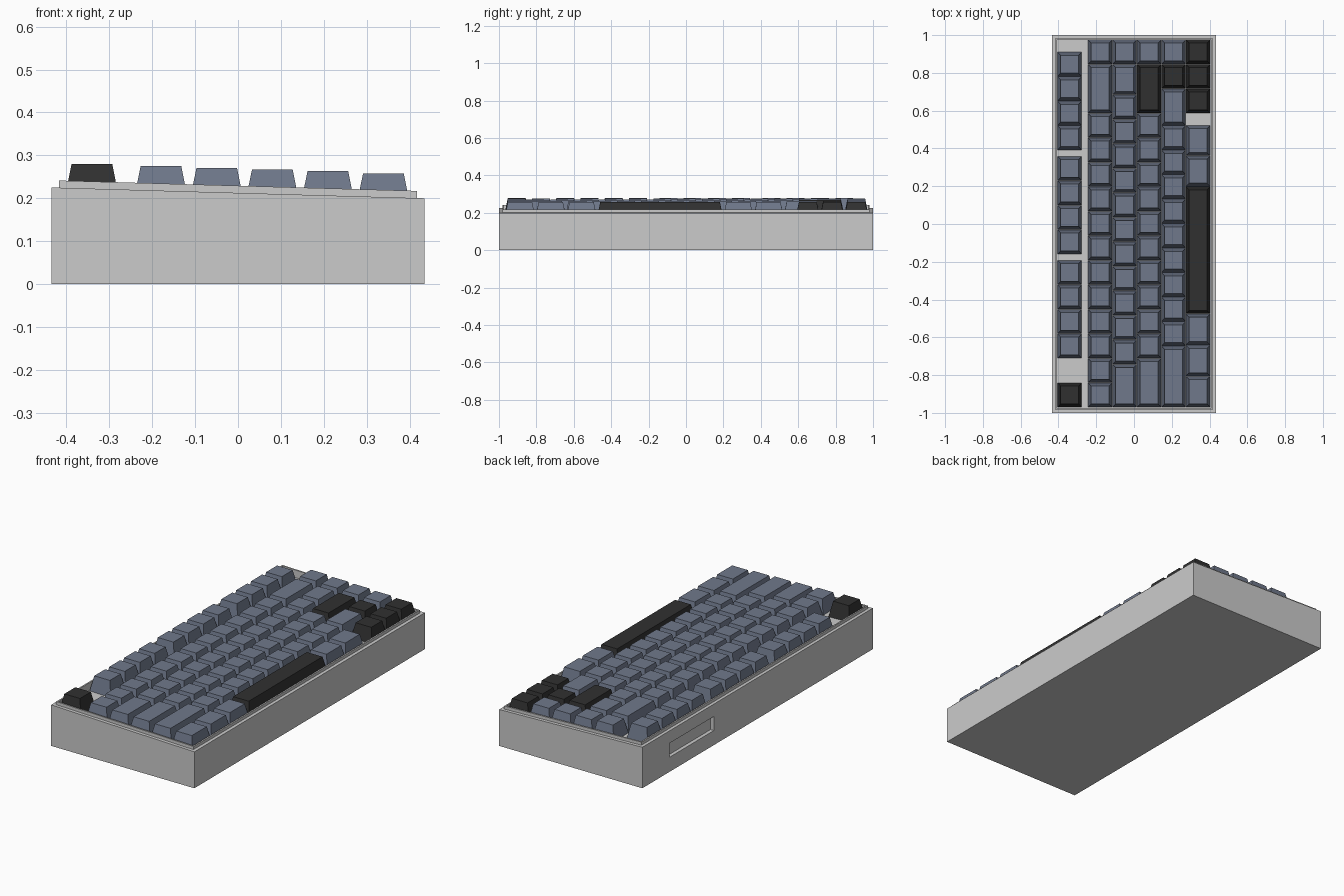
import bpy, bmesh

if "Cube" in bpy.data.objects:
    bpy.data.objects.remove(bpy.data.objects["Cube"])

SLOPE = -0.029          # the case top falls towards +x
U = 0.1297              # key pitch
Y0 = -0.97              # start of the key rows
LIP_Z, PLATE_Z = 0.2292, 0.188


def material(name, rgb):
    m = bpy.data.materials.new(name)
    m.diffuse_color = (*rgb, 1)
    m.use_nodes = True
    m.node_tree.nodes["Principled BSDF"].inputs["Base Color"].default_value = m.diffuse_color
    return m


blue = material("blue_key", (0.16, 0.19, 0.26))
dark = material("dark_key", (0.03, 0.03, 0.03))


def lofted(name, rings, mat=None):
    """Rectangular rings (cx, cy, half x, half y, z, slope) bridged and capped."""
    bm = bmesh.new()
    loops = []
    for cx, cy, hx, hy, z, s in rings:
        loops.append([bm.verts.new((cx + a * hx, cy + b * hy, z + s * (cx + a * hx)))
                      for a, b in ((-1, -1), (1, -1), (1, 1), (-1, 1))])
    for lo, hi in zip(loops, loops[1:]):
        for i in range(4):
            j = (i + 1) % 4
            bm.faces.new((lo[i], lo[j], hi[j], hi[i]))
    bm.faces.new(loops[0][::-1])
    bm.faces.new(loops[-1])
    bmesh.ops.recalc_face_normals(bm, faces=bm.faces)
    me = bpy.data.meshes.new(name)
    bm.to_mesh(me)
    bm.free()
    ob = bpy.data.objects.new(name, me)
    bpy.context.collection.objects.link(ob)
    if mat:
        me.materials.append(mat)
    return ob


# Wedge case with a stepped lip and sunken key plate
case = lofted("case", [
    (0, 0, 0.435, 1.0, 0, 0),
    (0, 0, 0.435, 1.0, 0.2125, SLOPE),
    (0, 0, 0.417, 0.982, 0.2125, SLOPE),
    (0, 0, 0.417, 0.982, LIP_Z, SLOPE),
    (0, 0, 0.409, 0.974, LIP_Z, SLOPE),
    (0, 0, 0.409, 0.974, PLATE_Z, SLOPE)])

# Port recess in the long back side
cutter = lofted("port_cutter", [(-0.435, 0.573, 0.02, 0.193, 0.08, 0),
                                (-0.435, 0.573, 0.02, 0.193, 0.157, 0)])
cutter.hide_render = True
cutter.hide_viewport = True
cut = case.modifiers.new("port", "BOOLEAN")
cut.operation, cut.object, cut.solver = "DIFFERENCE", cutter, "EXACT"

# Key rows: x, top height, then (width in units, kind); kind is b(lue), d(ark) or gap
b, d, gap = "b", "d", ""
four = [(1, b)] * 4
rows = [
    ("function", -0.3405, 0.280, [(1, d), (1, gap)] + four + [(0.25, gap)] + four + [(0.25, gap)] + four),
    ("number", -0.1795, 0.275, [(1, b)] * 12 + [(2, b), (1, b)]),
    ("upper", -0.0495, 0.270, [(1.75, b)] + [(1, b)] * 11 + [(1.25, b), (1, b)]),
    ("home", 0.0800, 0.267, [(2, b)] + [(1, b)] * 10 + [(2, d), (1, b)]),
    ("lower", 0.2095, 0.263, [(2.5, b)] + [(1, b)] * 9 + [(1.5, b), (1, d), (1, b)]),
    ("bottom", 0.3390, 0.258, [(1.27, b)] * 3 + [(5.2, d)] + [(1.25, b)] * 2 + [(0.49, gap)] + [(1, d)] * 3),
]
for row, x, top, keys in rows:
    u = 0
    for n, (w, kind) in enumerate(keys):
        if kind:
            y = Y0 + (u + w / 2) * U
            lofted(f"{row}_key_{n}", [
                (x, y, U / 2 - 0.001, w * U / 2 - 0.001, PLATE_Z, SLOPE),
                (x, y, U / 2 - 0.0175, w * U / 2 - 0.0175, top, 0)],
                blue if kind == b else dark)
        u += w
